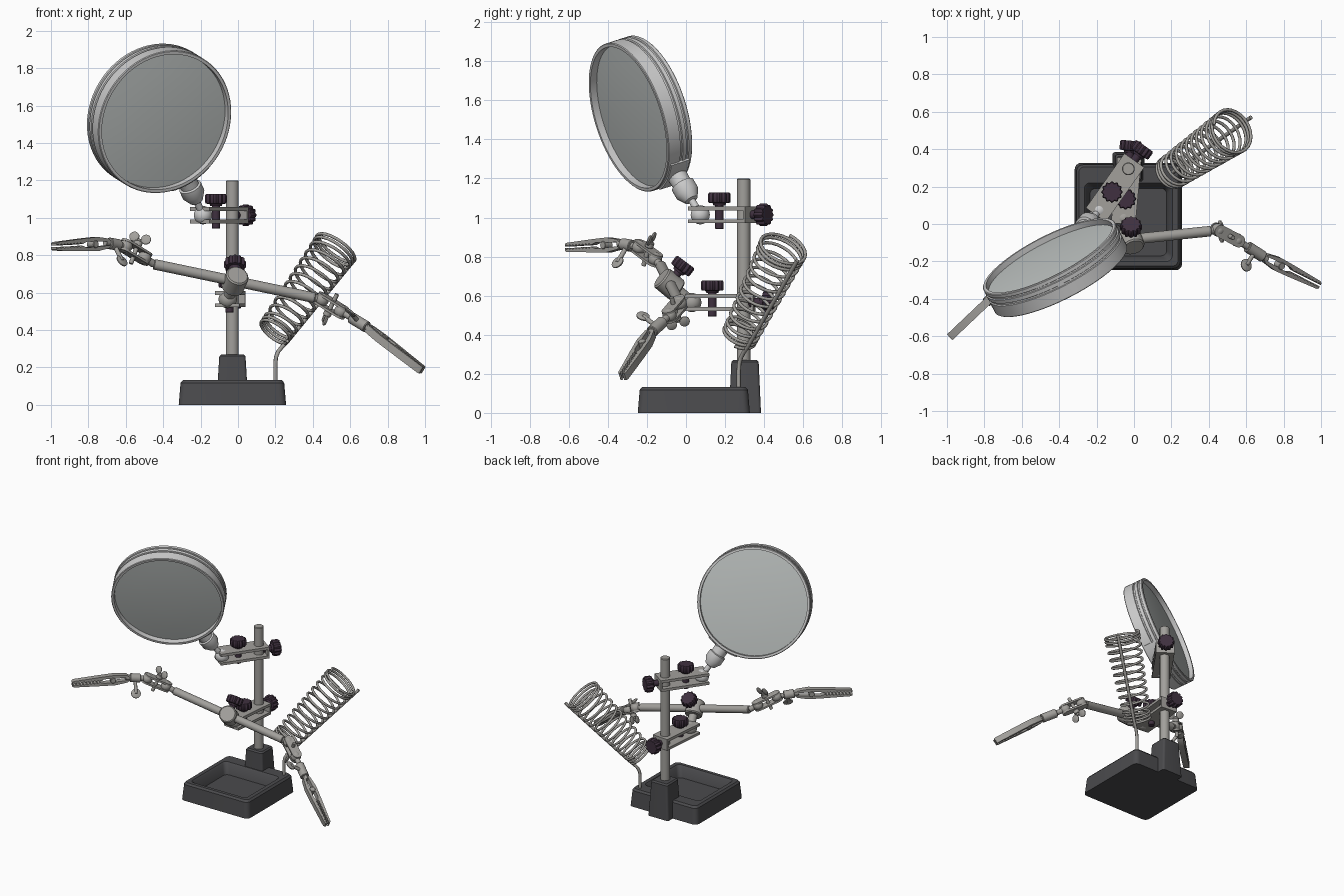
import bpy, bmesh, math
from mathutils import Vector as V, Matrix

if "Cube" in bpy.data.objects:
    bpy.data.objects.remove(bpy.data.objects["Cube"])

def mat(name, c):
    m = bpy.data.materials.new(name)
    m.diffuse_color = (*c, 1)
    m.use_nodes = True
    m.node_tree.nodes["Principled BSDF"].inputs["Base Color"].default_value = m.diffuse_color
    return m

METAL = mat("metal", (0.36, 0.35, 0.33))
IRON = mat("cast_iron", (0.07, 0.07, 0.075))
KNOB = mat("knob_plastic", (0.05, 0.03, 0.05))
PALE = mat("pale_rim", (0.55, 0.58, 0.56))
LENS = mat("lens_glass", (0.52, 0.55, 0.54))
Z = V((0, 0, 1))

def finish(name, bm, mtx, m, angle=35):
    bmesh.ops.remove_doubles(bm, verts=bm.verts, dist=1e-5)
    bmesh.ops.recalc_face_normals(bm, faces=bm.faces)
    me = bpy.data.meshes.new(name)
    bm.to_mesh(me)
    bm.free()
    me.transform(mtx)
    me.materials.append(m)
    ob = bpy.data.objects.new(name, me)
    bpy.context.collection.objects.link(ob)
    bpy.ops.object.select_all(action='DESELECT')
    ob.select_set(True)
    bpy.context.view_layer.objects.active = ob
    bpy.ops.object.shade_smooth_by_angle(angle=math.radians(angle))
    return ob

def frame(o, z, x=None):
    z = V(z).normalized()
    x = V(x) if x is not None else (V((1, 0, 0)) if abs(z.x) < 0.9 else V((0, 1, 0)))
    x = (x - z * x.dot(z)).normalized()
    y = z.cross(x)
    return Matrix.Translation(V(o)) @ Matrix((x, y, z)).transposed().to_4x4()

def lathe(name, prof, mtx, m, segs=32, closed=False, ribs=0, arc=None):
    bm = bmesh.new()
    n = segs + 1 if arc else segs
    rows = []
    for i in range(n):
        a = -arc / 2 + arc * i / segs if arc else 2 * math.pi * i / segs
        row = []
        for r, h in prof:
            k = r + (0.004 * math.cos(ribs * a) if ribs and r > 0.04 else 0)
            row.append(bm.verts.new((k * math.cos(a), k * math.sin(a), h)))
        rows.append(row)
    p = len(prof)
    for i in range(segs):
        a, b = rows[i], rows[(i + 1) % n]
        for j in range(p if closed else p - 1):
            bm.faces.new((a[j], a[(j + 1) % p], b[(j + 1) % p], b[j]))
    if arc:
        bm.faces.new(rows[0])
        bm.faces.new(rows[-1])
    return finish(name, bm, mtx, m)

def rod(name, a, b, r, m=METAL, segs=24):
    L = (V(b) - V(a)).length
    c = r * 0.12
    return lathe(name, [(0, 0), (r - c, 0), (r, c), (r, L - c), (r - c, L), (0, L)],
                 frame(a, V(b) - V(a)), m, segs)

def ball(name, o, r, m=METAL):
    return lathe(name, [(r * math.sin(math.pi * i / 14), -r * math.cos(math.pi * i / 14)) for i in range(15)],
                 frame(o, Z), m, 28)

def prism(name, pts, t, mtx, m=METAL):
    bm = bmesh.new()
    f = bm.faces.new([bm.verts.new((x, y, -t / 2)) for x, y in pts])
    g = bmesh.ops.extrude_face_region(bm, geom=[f])
    bmesh.ops.translate(bm, verts=[v for v in g['geom'] if isinstance(v, bmesh.types.BMVert)], vec=(0, 0, t))
    return finish(name, bm, mtx, m)

def wire(name, pts, r):
    cu = bpy.data.curves.new(name, 'CURVE')
    cu.dimensions = '3D'
    cu.bevel_depth, cu.bevel_resolution, cu.use_fill_caps = r, 2, True
    sp = cu.splines.new('POLY')
    sp.points.add(len(pts) - 1)
    for q, p in zip(sp.points, pts):
        q.co = (*p, 1)
    sp.use_smooth = True
    cu.materials.append(METAL)
    ob = bpy.data.objects.new(name, cu)
    bpy.context.collection.objects.link(ob)
    bpy.ops.object.select_all(action='DESELECT')
    ob.select_set(True)
    bpy.context.view_layer.objects.active = ob
    bpy.ops.object.convert(target='MESH')

def round_rect(cx, cy, hx, hy, r):
    return [(cx + sx * (hx - r) + r * math.cos(a0 + k * math.pi / 12), cy + sy * (hy - r) + r * math.sin(a0 + k * math.pi / 12))
            for sx, sy, a0 in ((1, 1, 0), (-1, 1, math.pi / 2), (-1, -1, math.pi), (1, -1, 1.5 * math.pi)) for k in range(7)]

def loft(name, levels, m):
    bm = bmesh.new()
    loops = [[bm.verts.new((x, y, z)) for x, y in round_rect(*rr)] for *rr, z in levels]
    n = len(loops[0])
    for a, b in zip(loops, loops[1:]):
        for i in range(n):
            bm.faces.new((a[i], a[(i + 1) % n], b[(i + 1) % n], b[i]))
    bm.faces.new(loops[0])
    bm.faces.new(loops[-1])
    return finish(name, bm, Matrix(), m)

def knob(name, o, axis, stem):
    # ribbed thumb knob with a screw running backwards from its base
    lathe(name, [(0, 0), (0.03, 0), (0.035, 0.012), (0.05, 0.014), (0.054, 0.02), (0.054, 0.058), (0.048, 0.066), (0, 0.066)],
          frame(o, axis), KNOB, 72, ribs=12)
    o, axis = V(o), V(axis).normalized()
    rod(name + "_screw", o - axis * stem, o + axis * 0.01, 0.022, KNOB)

def coin(name, o, axis, r=0.03, t=0.014):
    lathe(name, [(0, -t / 2), (r * .8, -t / 2), (r, -t / 4), (r, t / 4), (r * .8, t / 2), (0, t / 2)], frame(o, axis), METAL, 24)

# base tray, tower and post
loft("base_tray", [(-.03, .04, .287, .287, .035, 0), (-.03, .04, .277, .277, .035, .118), (-.03, .04, .265, .265, .03, .132),
                   (-.03, .01, .235, .21, .03, .132), (-.03, .01, .225, .2, .03, .122), (-.03, .01, .205, .18, .03, .05)], IRON)
loft("base_tower", [(-.03, .302, .086, .082, .015, 0), (-.03, .302, .07, .07, .015, .26), (-.03, .302, .06, .06, .012, .27)], IRON)
POST = V((-.03, .295, 0))
rod("post", POST + Z * .2, POST + Z * 1.2, .034)

# two clamps: paired plates from a ball to the post
def clamp(name, b, m, knob_at):
    b = V(b)
    d = POST - b
    d.z = 0
    L = d.length + .055
    d.normalize()
    for s in (-1, 1):
        prism(f"{name}_plate_{s}", [(-.03, -.065), (L, -.065), (L, .065), (-.03, .065)], .02, frame(b + Z * .033 * s, Z, d))
    prism(name + "_back_plate", [(L - .012, -.065), (L, -.065), (L, .065), (L - .012, .065)], .08, frame(b, Z, d))
    ball(name + "_ball", b, .049, m)
    p = b + d * knob_at
    knob(name + "_top_knob", p + Z * .048, Z, .12)
    knob(name + "_back_knob", b + d * (L + .03), d, .07)

B1, B2 = V((-.187, .073, 1.014)), V((-.055, .03, .565))
clamp("upper_clamp", B1, PALE, .12)
clamp("lower_clamp", B2, METAL, .105)

# magnifier
C = V((-.422, -.233, 1.532))
N = V((-.44, .857, .276))
up = C - B1
R = up.length
rim = frame(C, N, -up)
lathe("magnifier_rim", [(.376, -.072), (.392, -.072), (.396, -.068), (.396, 0), (.389, .003), (.389, .012), (.396, .015), (.396, .036),
                        (.389, .039), (.389, .047), (.396, .05), (.396, .068), (.392, .072), (.376, .072)], rim, PALE, 72, closed=True)
lathe("magnifier_lens", [(0, -.05), (.13, -.048), (.26, -.043), (.377, -.034), (.377, .04), (.26, .05), (.13, .055), (0, .057)], rim, LENS, 72)
lathe("magnifier_saddle", [(.39, -.055), (.405, -.055), (.405, .055), (.39, .055)], rim, PALE, 12, closed=True, arc=.6)
lathe("magnifier_socket", [(0, .03), (.02, .03), (.018, .09), (.036, .095), (.062, .14), (.062, .19), (.05, .195), (.052, R - .39), (0, R - .39)],
      frame(B1, up), PALE)

# cross arm and its hub
HUB = V((-.016, -.085, .66))
rod("hub_neck", B2, HUB, .03)
h = (HUB - B2).normalized()
rod("arm_hub", HUB - h * .055, HUB + h * .055, .062, segs=16)
knob("arm_hub_knob", HUB + V((0, .06, .08)) * .75, (0, .6, .8), .05)
E1, E2 = V((-.45, -.128, .752)), V((.41, -.038, .572))
rod("cross_arm", E1, E2, .028)

# jointed clips on both arm ends
def arm_clip(side, E, P1, P2, K, T, wing, sep, thumb):
    E, P1, P2, K, T, thumb = map(V, (E, P1, P2, K, T, thumb))
    d = (P2 - P1).normalized()
    n = (Z - d * d.z).normalized()
    mid = (P1 + P2) / 2
    l = (P2 - P1).length / 2
    out = [(s * l + .034 * math.cos(a), .034 * math.sin(a)) for s, a0 in ((1, -90), (-1, 90))
           for a in [math.radians(a0 + 20 * k) for k in range(10)]]
    for s in (-1, 1):
        prism(f"{side}_joint_plate_{s}", out, .012, frame(mid + n * .026 * s, n, d))
    for i, p in enumerate((P1, P2)):
        ball(f"{side}_joint_ball_{i}", p, .036)
    rod(side + "_joint_neck", E, P1, .02)
    # wing nut through the middle of the plates
    w = n * wing
    rod(side + "_joint_screw", mid - w * .07, mid + w * .075, .012, segs=12)
    rod(side + "_wing_hub", mid + w * .034, mid + w * .062, .022, segs=16)
    side_dir = (d.cross(n) + d * .7).normalized()
    for s in (-1, 1):
        coin(f"{side}_wing_{s}", mid + w * .082 + side_dir * .034 * s, side_dir.cross(n), .027)
    # collar with thumb screw
    c = (K - P2).normalized()
    rod(side + "_clip_stem", P2, K + c * .03, .018, segs=16)
    rod(side + "_clip_collar", P2 + (K - P2) * .4, K, .031)
    t0 = P2 + (K - P2) * .7
    rod(side + "_thumb_stem", t0, thumb, .012, segs=12)
    coin(side + "_thumb_screw", thumb, (thumb - t0).cross(c), .034)
    # toothed jaws
    j = (T - K).normalized()
    s = V(sep)
    s = (s - j * s.dot(j)).normalized()
    L = (T - K).length
    teeth = [(L - .012 * k, .004 if k % 2 == 0 else .013) for k in range(17)]
    jaw = [(0, .01), (.02, .026), (.1, .038), (.2, .034), (L - .01, .023), (L, .016)] + teeth + [(.18, .016), (.06, .012)]
    for k in (1, -1):
        prism(f"{side}_clip_jaw_{k}", [(x, y * k) for x, y in jaw], .042, frame(K, j.cross(s), j))
    q = K + j * .12
    wv = j.cross(s)
    rod(side + "_clip_pivot", q - wv * .027, q + wv * .027, .02, segs=16)

arm_clip("left", E1, (-.5, -.158, .787), (-.6, -.24, .848), (-.69, -.325, .864), (-.985, -.605, .847), 1, (0, 0, 1), (-.62, -.35, .77))
arm_clip("right", E2, (.45, -.032, .562), (.55, -.085, .5), (.69, -.175, .415), (.985, -.325, .185), -1, (.46, .89, 0), (.6, -.22, .495))

# coiled iron holder
A, B = V((.19, .27, .385)), V((.53, .5, .85))
ax = frame(A, B - A)
L = (B - A).length
turns = 14.5
pts = []
for i in range(int(turns * 24) + 1):
    t = i / 24
    hgt = .022 * min(t, 2.5) + .022 * max(t - turns + 2.5, 0) + (L - .11) / (turns - 5) * min(max(t - 2.5, 0), turns - 5)
    r = .088 + .034 * hgt / L
    pts.append(ax @ V((r * math.cos(t * 2 * math.pi), r * math.sin(t * 2 * math.pi), hgt)))
wire("holder_coil", pts, .0085)
wire("holder_leg", [(.2, .27, .1), (.2, .27, .22), (.203, .273, .255), (.215, .282, .285), (.235, .296, .31), (.265, .316, .34), (.625, .57, .78)], .011)
